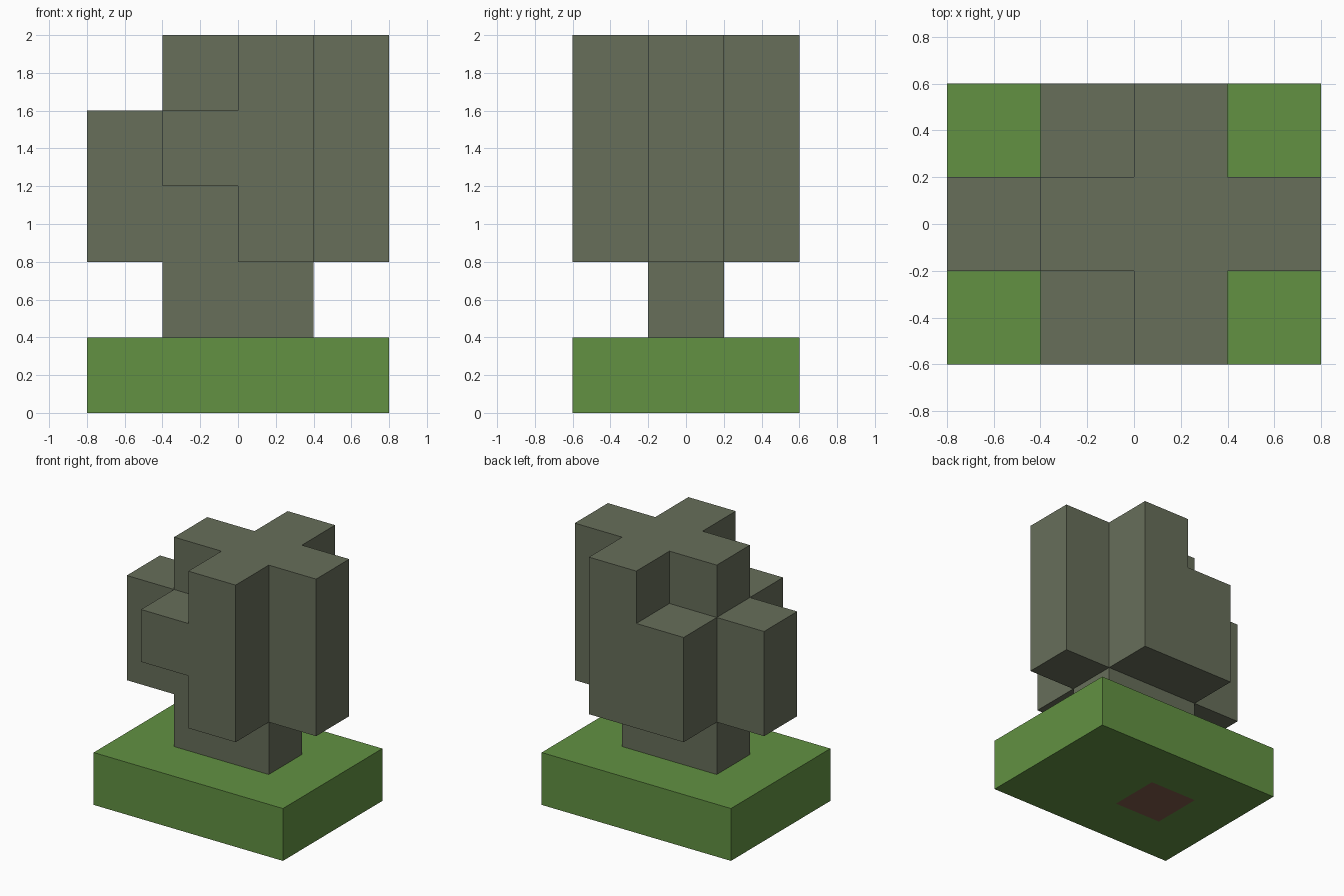
import bpy
import bmesh
from mathutils import Vector

if "Cube" in bpy.data.objects:
    bpy.data.objects.remove(bpy.data.objects["Cube"], do_unlink=True)

CELL = 0.4
ORIGIN = Vector((-0.8, -0.6, 0))


def make_material(name, rgb):
    """Material from 0-255 sRGB values, stored as linear."""
    linear = [((c / 255 + 0.055) / 1.055) ** 2.4 for c in rgb]
    mat = bpy.data.materials.new(name)
    mat.use_nodes = True
    mat.diffuse_color = (*linear, 1)
    mat.node_tree.nodes["Principled BSDF"].inputs["Base Color"].default_value = (*linear, 1)
    return mat


def block(xs, ys, zs):
    """Cells filling the half-open index ranges."""
    return {(x, y, z) for x in range(*xs) for y in range(*ys) for z in range(*zs)}


def build(name, cells, materials, rule=None):
    """Skin a set of cells, keeping only the exposed faces."""
    bm = bmesh.new()
    for cell in cells:
        for axis in range(3):
            for side in (0, 1):
                near = list(cell)
                near[axis] += 2 * side - 1
                if tuple(near) in cells:
                    continue
                u, v = (axis + 1) % 3, (axis + 2) % 3
                corners = []
                for a, b in ((0, 0), (1, 0), (1, 1), (0, 1)):
                    p = Vector(cell)
                    p[axis] += side
                    p[u] += a
                    p[v] += b
                    corners.append(bm.verts.new(ORIGIN + p * CELL))
                face = bm.faces.new(corners if side else corners[::-1])
                if rule:
                    face.material_index = rule(cell, axis, side)
    bmesh.ops.remove_doubles(bm, verts=bm.verts[:], dist=0.001)
    bmesh.ops.dissolve_limit(bm, angle_limit=0.01, verts=bm.verts[:],
                             edges=bm.edges[:], delimit={'MATERIAL'})
    mesh = bpy.data.meshes.new(name)
    bm.to_mesh(mesh)
    bm.free()
    for mat in materials:
        mesh.materials.append(mat)
    obj = bpy.data.objects.new(name, mesh)
    bpy.context.collection.objects.link(obj)
    return obj


grass = make_material("grass green", (98, 145, 66))
stone = make_material("mossy grey", (103, 110, 90))
earth = make_material("earth brown", (128, 92, 74))

# Ground slab with one earth patch underneath
build("ground_slab", block((0, 4), (0, 3), (0, 1)), [grass, earth],
      lambda cell, axis, side: int(cell == (1, 1, 0) and axis == 2 and not side))

# Standing stone: stem, cross-shaped body and stepped side lobes
stem = block((1, 3), (1, 2), (1, 2))
spine = block((1, 4), (1, 2), (2, 5))
cross_bar = block((2, 3), (0, 3), (2, 5))
side_lobe = block((0, 1), (1, 2), (2, 4))
back_lobe = block((1, 2), (2, 3), (2, 4))
front_knob = block((1, 2), (0, 1), (3, 4))
build("standing_stone",
      stem | spine | cross_bar | side_lobe | back_lobe | front_knob, [stone])
